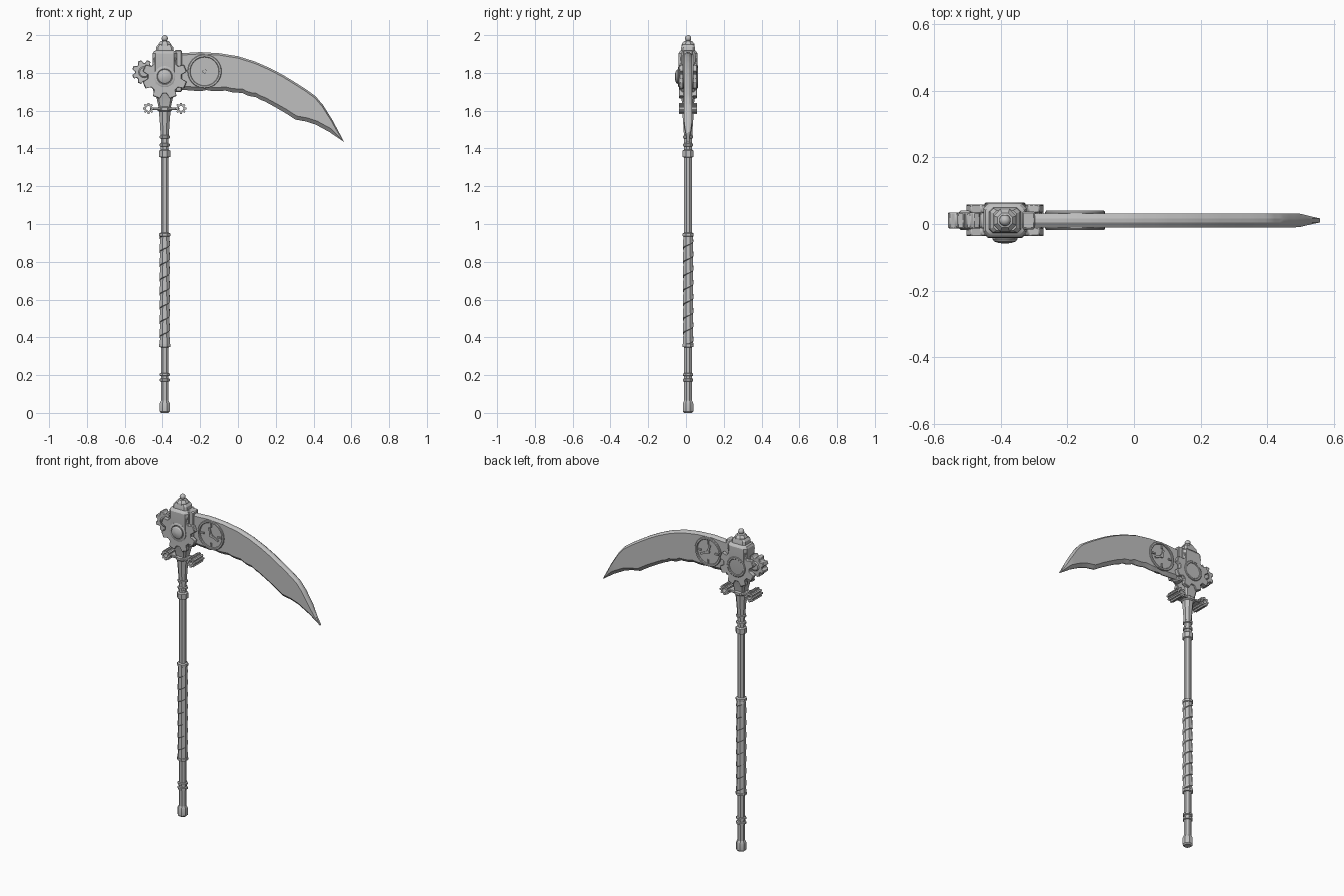
import bpy, bmesh, math
from mathutils import Vector, Matrix

if "Cube" in bpy.data.objects:
    bpy.data.objects.remove(bpy.data.objects["Cube"])

CX, CY = -0.388, 0.011         # pole axis
steel = bpy.data.materials.new("light grey steel")
steel.diffuse_color = (0.52, 0.52, 0.52, 1)
steel.use_nodes = True
steel.node_tree.nodes["Principled BSDF"].inputs["Base Color"].default_value = steel.diffuse_color


def finish(name, bm, bevel=0.0):
    bmesh.ops.remove_doubles(bm, verts=bm.verts, dist=1e-5)
    bmesh.ops.recalc_face_normals(bm, faces=bm.faces)
    me = bpy.data.meshes.new(name)
    bm.to_mesh(me)
    bm.free()
    me.materials.append(steel)
    ob = bpy.data.objects.new(name, me)
    bpy.context.collection.objects.link(ob)
    if bevel:
        mod = ob.modifiers.new("bevel", 'BEVEL')
        mod.width, mod.segments, mod.limit_method = bevel, 1, 'ANGLE'
    bpy.ops.object.select_all(action='DESELECT')
    ob.select_set(True)
    bpy.context.view_layer.objects.active = ob
    bpy.ops.object.shade_smooth_by_angle(angle=math.radians(30))
    return ob


def loft(name, rings, caps=True, closed=False, bevel=0.0):
    """Skin a list of equal-length point rings."""
    bm = bmesh.new()
    vs = [[bm.verts.new(p) for p in r] for r in rings]
    pairs = list(zip(vs, vs[1:])) + ([(vs[-1], vs[0])] if closed else [])
    n = len(vs[0])
    for a, b in pairs:
        for i in range(n):
            j = (i + 1) % n
            bm.faces.new((a[i], a[j], b[j], b[i]))
    if caps and not closed:
        bm.faces.new(vs[0])
        bm.faces.new(vs[-1])
    return finish(name, bm, bevel)


def lathe(name, prof, sides=8, closed=False):
    """Turn (radius, z) pairs around the pole axis."""
    k = math.tau / sides
    return loft(name, [[(CX + r * math.cos(k * (i + .5)), CY + r * math.sin(k * (i + .5)), z)
                        for i in range(sides)] for r, z in prof], closed=closed)


def disc(name, prof, x, z, sides=24, closed=False):
    """Turn (radius, y) pairs around an axis along y."""
    k = math.tau / sides
    return loft(name, [[(x + r * math.cos(k * i), CY + y, z + r * math.sin(k * i))
                        for i in range(sides)] for r, y in prof], closed=closed)


def box(name, center, size, turn=0.0, bevel=0.0):
    bm = bmesh.new()
    m = (Matrix.Translation(center) @ Matrix.Rotation(turn, 4, 'Y')
         @ Matrix.Diagonal((*size, 1)))
    bmesh.ops.create_cube(bm, size=1, matrix=m)
    return finish(name, bm, bevel)


def gear(name, x, z, teeth, r_tip, r_root, hole, y0, y1, phase=0.0, bevel=0.003):
    step = math.tau / teeth
    pts = []
    for t in range(teeth):
        for f, r in ((-.34, r_root), (-.20, r_tip), (.20, r_tip), (.34, r_root)):
            pts.append((phase + (t + f) * step, r))
    ring = lambda y, h: [(x + (h or r) * math.cos(a), CY + y, z + (h or r) * math.sin(a))
                         for a, r in pts]
    return loft(name, [ring(y0, 0), ring(y1, 0), ring(y1, hole), ring(y0, hole)],
                closed=True, bevel=bevel)


# Pole: end cap, rings, shaft, collars and flared neck
lathe("pole", [(.022, 0), (.030, .008), (.030, .05), (.024, .062), (.022, .065),
               (.022, .165), (.029, .168), (.029, .180), (.022, .183), (.022, .194),
               (.029, .197), (.029, .208), (.022, .211), (.022, .347), (.032, .350),
               (.032, .364), (.024, .368), (.024, .932), (.032, .936), (.032, .950),
               (.022, .955), (.022, 1.352), (.032, 1.356), (.032, 1.388), (.023, 1.394),
               (.023, 1.410), (.029, 1.413), (.029, 1.424), (.022, 1.428), (.022, 1.452),
               (.029, 1.455), (.029, 1.466), (.024, 1.470), (.027, 1.52), (.034, 1.60)])

# Grip: overlapping strap wound in a spiral
bm = bmesh.new()
pitch, z0, z1 = .075, .366, .934
prev = None
for i in range(int((z1 - z0 + pitch) / pitch * 8) + 1):
    a = math.tau * (i + .5) / 8
    za = z0 - pitch + pitch * i / 8
    row = []
    for r, h in ((.025, 0), (.0305, .004), (.0265, pitch)):
        z = min(max(za + h, z0), z1)
        row.append(bm.verts.new((CX + r * math.cos(a), CY + r * math.sin(a), z)))
    if prev:
        for k in range(2):
            bm.faces.new((prev[k], row[k], row[k + 1], prev[k + 1]))
    prev = row
bmesh.ops.dissolve_degenerate(bm, dist=1e-5, edges=bm.edges)
finish("grip_wrap", bm)

# Guard bar with a long pinion on each end
lathe("guard_flange", [(.034, 1.595), (.042, 1.601), (.042, 1.616), (.034, 1.622)])
box("guard_bar", (CX, CY, 1.610), (.155, .064, .015), bevel=.003)
for s in (-1, 1):
    gear("guard_pinion", CX + s * .086, 1.612, 8, .030, .022, .013, -.047, .047, bevel=0)

# Head housing: stacked rectangular sections with cut corners, stepped cap
sections = [(1.615, .032, .028), (1.68, .046, .038), (1.705, .062, .046), (1.875, .065, .051),
            (1.902, .065, .051), (1.914, .058, .044), (1.918, .048, .038), (1.938, .045, .036),
            (1.950, .034, .030)]
rings = []
for z, hx, hy in sections:
    c = hy * .3
    rings.append([(CX + px, CY + py, z) for px, py in
                  ((hx, hy - c), (hx - c, hy), (c - hx, hy), (-hx, hy - c),
                   (-hx, c - hy), (c - hx, -hy), (hx - c, -hy), (hx, c - hy))])
loft("head_housing", rings)
lathe("finial_base", [(.038, 1.935), (.036, 1.954), (.024, 1.968), (.012, 1.971), (.012, 1.978)])
lathe("finial_ball", [(.017 * math.sin(math.pi * k / 8) + 1e-4, 1.983 - .017 * math.cos(math.pi * k / 8))
                      for k in range(9)], 16)

# Large gears on both faces of the head, a smaller gear at the rear
GZ = 1.78
for y0, y1, nm in ((-.047, -.022, "front_gear"), (.022, .047, "back_gear")):
    gear(nm, CX, GZ, 8, .120, .091, .04, y0, y1, math.pi / 8)
gear("rear_gear", -.497, 1.804, 8, .065, .050, .022, -.024, .024, math.pi / 8)
disc("rear_gear_hub", [(.030, -.024), (.024, -.029), (.024, .029), (.030, .024)], -.497, 1.804, 16)
disc("front_boss", [(.056, -.03), (.056, -.050), (.050, -.053), (.042, -.053), (.038, -.050),
                    (.038, -.056), (.033, -.063), (.020, -.068), (.001, -.070)], CX, GZ)
disc("back_rim", [(.062, .04), (.062, .050), (.058, .053), (.050, .053), (.047, .050),
                  (.047, .040)], CX, GZ, closed=True)
disc("back_plate", [(.05, .03), (.05, .045)], CX, GZ)

# Clamp joining the blade to the head
box("blade_clamp", (-.317, CY, 1.81), (.04, .054, .22), bevel=.005)

# Blade: bevelled cross-sections from root to tip (spine x, z, edge x, z)
spans = [(-.32, 1.903, -.32, 1.712), (-.2, 1.910, -.2, 1.703), (-.1, 1.904, -.1, 1.703),
         (0, 1.888, 0, 1.695), (.09, 1.860, .07, 1.675), (.17, 1.825, .14, 1.650),
         (.24, 1.788, .20, 1.617), (.31, 1.745, .25, 1.588), (.36, 1.713, .304, 1.553),
         (.41, 1.677, .36, 1.543), (.45, 1.630, .41, 1.527), (.50, 1.550, .484, 1.487),
         (.560, 1.438, .559, 1.436)]
stations = []
for a, b in zip(spans, spans[1:]):
    for k in range(3):
        p = [u + (v - u) * k / 3 for u, v in zip(a, b)]
        if -.25 < p[2] < .16 and k == 1:      # worn notches in the cutting edge
            p[3] += .006
        stations.append(p)
stations.append(list(spans[-1]))
rings = []
for tx, tz, bx, bz in stations:
    top, bot = Vector((tx, 0, tz)), Vector((bx, 0, bz))
    d = (bot - top).length
    w = .021 * min(1, .25 + d / .09)
    u1, u2 = min(.010 / d, .3), 1 - min(.020 / d, .35)
    ring = []
    for u, y in ((0, .006), (u1, w), (u2, w), (1, .003),
                 (1, -.003), (u2, -w), (u1, -w), (0, -.006)):
        q = top.lerp(bot, u)
        ring.append((q.x, CY + y, q.z))
    rings.append(ring)
loft("blade", rings)

# Clock dial on each side of the blade: rim, hour marks, hub and two hands
DX, DZ = -.177, 1.808
for s in (-1, 1):
    disc("dial_rim", [(.090, s * .018), (.090, s * .025), (.087, s * .029), (.078, s * .029),
                      (.075, s * .025), (.075, s * .018)], DX, DZ, 32, True)
    for k in range(4):
        a = math.tau * k / 4
        box("hour_mark", (DX + .060 * math.cos(a), CY + s * .0235, DZ + .060 * math.sin(a)),
            (.024, .009, .010), -a)
    disc("dial_hub", [(.011, s * .018), (.011, s * .029)], DX, DZ, 12)
    for ang, length in ((105, .045), (-25, .055)):
        a = math.radians(ang)
        box("clock_hand", (DX + length / 2 * math.cos(a), CY + s * .0235,
                           DZ + length / 2 * math.sin(a)), (length, .009, .011), -a)
